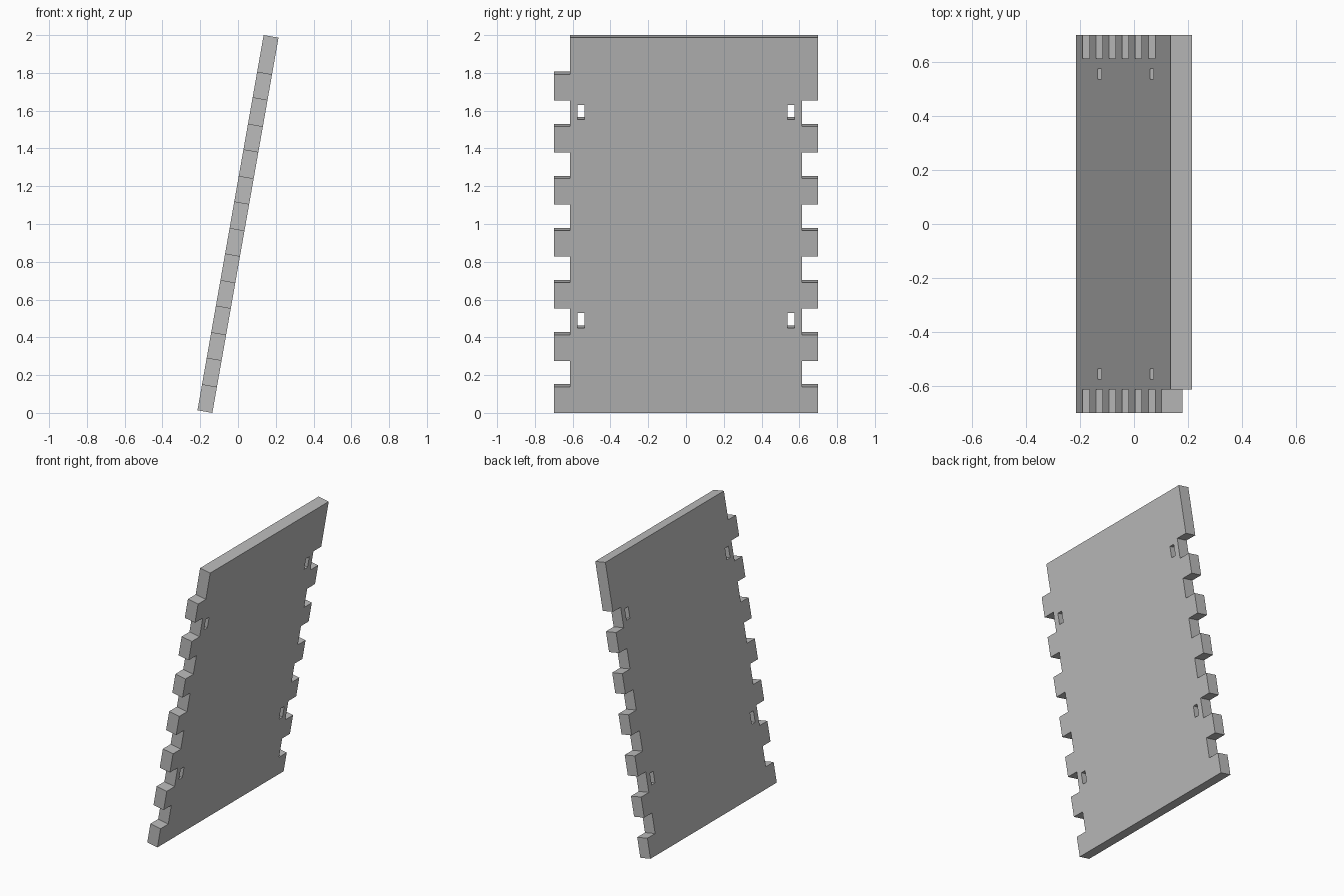
import bpy
import bmesh
import math

if "Cube" in bpy.data.objects:
    bpy.data.objects.remove(bpy.data.objects["Cube"], do_unlink=True)

LENGTH, THICK = 2.017, 0.08
OUTER, INNER = 0.70, 0.614      # half widths at the tabs and in the notches
TAB, PITCH, TABS = 0.14, 0.28, 7
TILT = math.radians(10)

grey = bpy.data.materials.new("plain grey")
grey.use_nodes = True
colour = (0.5, 0.5, 0.5, 1)
grey.diffuse_color = colour
grey.node_tree.nodes["Principled BSDF"].inputs["Base Color"].default_value = colour


def add_prism(name, outline, thick):
    """Extrude a (y, height) outline along x, centred on the sheet's middle plane."""
    bm = bmesh.new()
    verts = [bm.verts.new((-thick / 2, y, s - LENGTH / 2)) for y, s in outline]
    face = bm.faces.new(verts)
    moved = bmesh.ops.extrude_face_region(bm, geom=[face])["geom"]
    bmesh.ops.translate(bm, vec=(thick, 0, 0),
                        verts=[v for v in moved if isinstance(v, bmesh.types.BMVert)])
    bmesh.ops.recalc_face_normals(bm, faces=bm.faces)
    mesh = bpy.data.meshes.new(name)
    bm.to_mesh(mesh)
    bm.free()
    mesh.materials.append(grey)
    obj = bpy.data.objects.new(name, mesh)
    bpy.context.collection.objects.link(obj)
    return obj


def toothed_edge(side, full_top):
    """Points from bottom to top along one comb-like edge."""
    points = []
    for i in range(TABS):
        low = i * PITCH
        last = i == TABS - 1
        high = LENGTH if last and full_top else low + TAB
        points += [(side * OUTER, low), (side * OUTER, high)]
        if not last:
            points += [(side * INNER, high), (side * INNER, low + PITCH)]
        elif not full_top:
            points += [(side * INNER, high), (side * INNER, LENGTH)]
    return points


# Panel with finger joints on both long edges
front_edge = toothed_edge(-1, False)
back_edge = toothed_edge(1, True)
panel = add_prism("side_panel", front_edge + back_edge[::-1], THICK)

# Four small slots through the panel
for side in (-1, 1):
    for low in (0.456, 1.576):
        a, b = side * 0.537, side * 0.574
        cutter = add_prism("slot_cutter", [(a, low), (b, low), (b, low + 0.08), (a, low + 0.08)], 0.2)
        cutter.hide_render = True
        cut = panel.modifiers.new("slot", "BOOLEAN")
        cut.operation = "DIFFERENCE"
        cut.solver = "EXACT"
        cut.object = cutter
        bpy.context.view_layer.objects.active = panel
        bpy.ops.object.modifier_apply(modifier=cut.name)
        bpy.data.objects.remove(cutter, do_unlink=True)

# Lean the panel to its left, with its lowest edge on the ground
panel.rotation_euler.y = TILT
panel.location.z = (LENGTH * math.cos(TILT) + THICK * math.sin(TILT)) / 2
